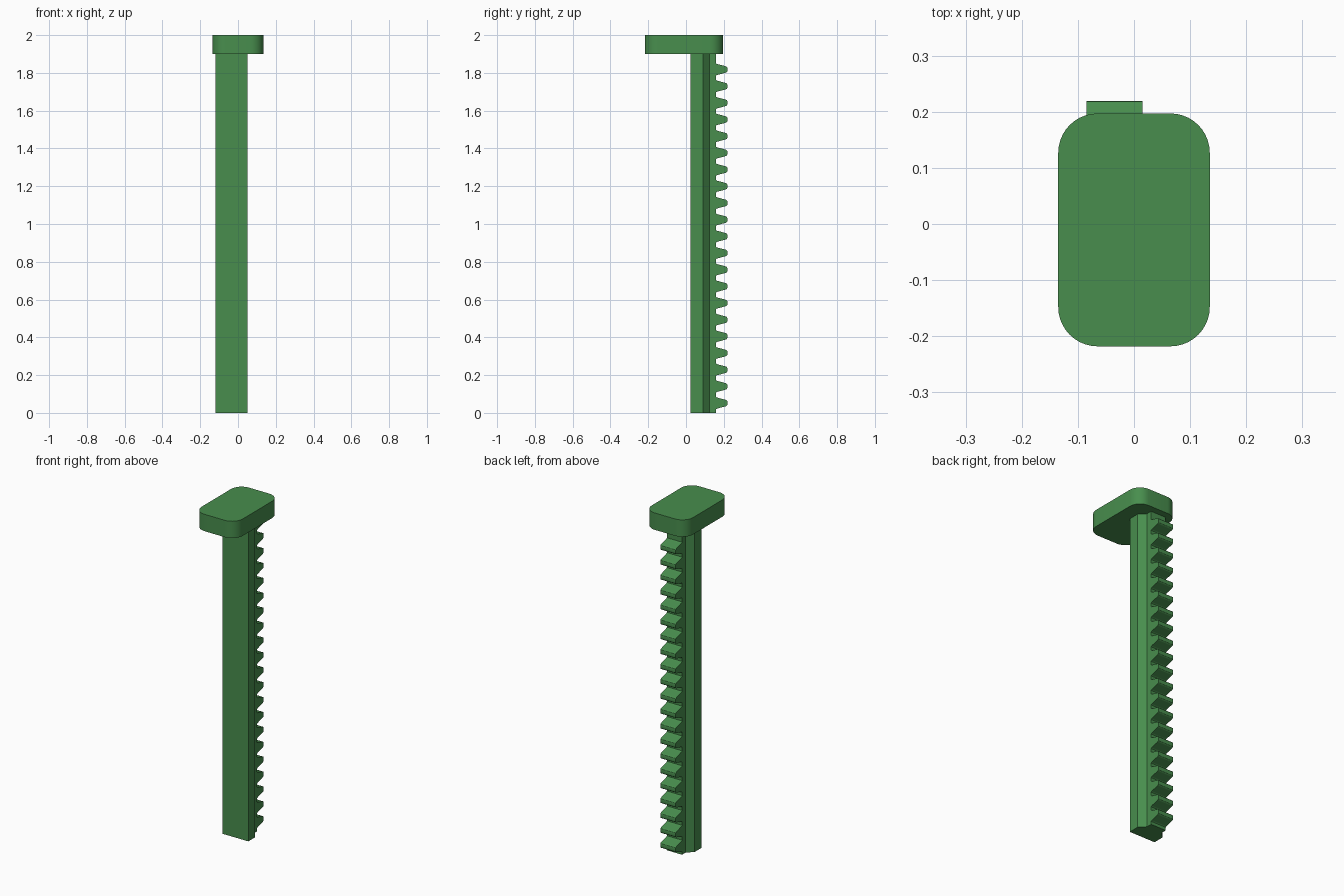
import bpy, bmesh, math
from mathutils import Vector

if "Cube" in bpy.data.objects:
    bpy.data.objects.remove(bpy.data.objects["Cube"])

green = bpy.data.materials.new("green")
green.diffuse_color = (0.065, 0.27, 0.075, 1)
green.use_nodes = True
green.node_tree.nodes["Principled BSDF"].inputs["Base Color"].default_value = green.diffuse_color


def prism(name, outlines, direction):
    """Extrude closed outlines (lists of 3D points) along a direction."""
    bm = bmesh.new()
    for pts in outlines:
        face = bm.faces.new([bm.verts.new(p) for p in pts])
        ext = bmesh.ops.extrude_face_region(bm, geom=[face], use_keep_orig=True)
        moved = [v for v in ext["geom"] if isinstance(v, bmesh.types.BMVert)]
        bmesh.ops.translate(bm, verts=moved, vec=Vector(direction))
    bmesh.ops.recalc_face_normals(bm, faces=bm.faces)
    mesh = bpy.data.meshes.new(name)
    bm.to_mesh(mesh)
    bm.free()
    mesh.materials.append(green)
    obj = bpy.data.objects.new(name, mesh)
    bpy.context.collection.objects.link(obj)
    bpy.ops.object.select_all(action='DESELECT')
    obj.select_set(True)
    bpy.context.view_layer.objects.active = obj
    bpy.ops.object.shade_smooth_by_angle(angle=math.radians(25))
    return obj


# Bar: rectangular front with a narrower, chamfered back rib
CX = -0.035
half = [(0.085, 0.025), (0.085, 0.09), (0.05, 0.125), (0.05, 0.158)]
section = half + [(-x, y) for x, y in reversed(half)]
prism("rack_bar", [[(CX + x, y, 0) for x, y in section]], (0, 0, 1.9))

# Teeth: evenly pitched, tapered, with rounded tips and small root fillets
PITCH, COUNT, FIRST = 0.0883, 21, 0.052
side = [(0.150, 0.034), (0.158, 0.034), (0.161, 0.031), (0.166, 0.0288),
        (0.210, 0.0172), (0.2145, 0.0152), (0.218, 0.0115), (0.219, 0.007)]
tooth = side + [(y, -z) for y, z in reversed(side)]
prism("rack_teeth",
      [[(CX - 0.05, y, FIRST + i * PITCH + z) for y, z in tooth] for i in range(COUNT)],
      (0.1, 0, 0))

# Cap: rounded rectangular plate on top
R, STEPS = 0.07, 10
HX, Y0, Y1 = 0.135, -0.218, 0.197
corners = [(HX - R, Y1 - R), (-HX + R, Y1 - R), (-HX + R, Y0 + R), (HX - R, Y0 + R)]
outline = []
for k, (cx, cy) in enumerate(corners):
    for s in range(STEPS + 1):
        a = math.pi / 2 * (k + s / STEPS)
        outline.append((cx + R * math.cos(a), cy + R * math.sin(a), 1.9))
prism("end_cap", [outline], (0, 0, 0.1))
